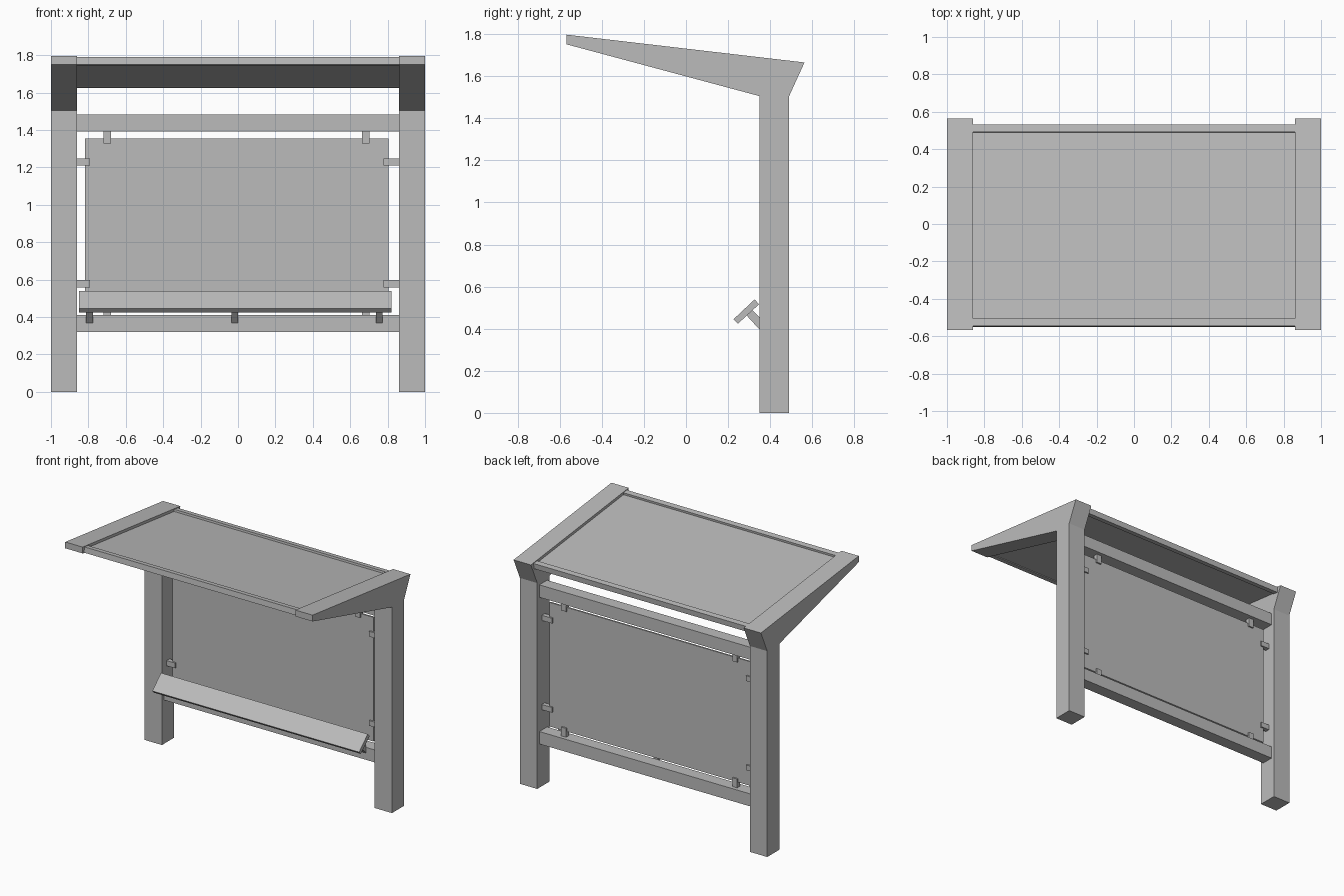
import bpy

cube = bpy.data.objects.get("Cube")
if cube:
    bpy.data.objects.remove(cube, do_unlink=True)

grey = bpy.data.materials.new("light grey")
grey.use_nodes = True
grey.diffuse_color = (0.5, 0.5, 0.5, 1)
grey.node_tree.nodes["Principled BSDF"].inputs["Base Color"].default_value = (0.5, 0.5, 0.5, 1)


def extrude(name, profile, x0, x1):
    """Sweep a (y, z) outline along x from x0 to x1."""
    n = len(profile)
    verts = [(x, y, z) for x in (x0, x1) for y, z in profile]
    faces = [tuple(range(n)), tuple(range(2 * n - 1, n - 1, -1))]
    faces += [(i, i + n, (i + 1) % n + n, (i + 1) % n) for i in range(n)]
    mesh = bpy.data.meshes.new(name)
    mesh.from_pydata(verts, [], faces)
    mesh.materials.append(grey)
    obj = bpy.data.objects.new(name, mesh)
    bpy.context.collection.objects.link(obj)
    # Make all normals point outward
    import bmesh
    bm = bmesh.new()
    bm.from_mesh(mesh)
    bmesh.ops.recalc_face_normals(bm, faces=bm.faces)
    bm.to_mesh(mesh)
    bm.free()
    return obj


def box(name, x0, x1, y0, y1, z0, z1):
    return extrude(name, [(y0, z0), (y1, z0), (y1, z1), (y0, z1)], x0, x1)


# Posts with tapering roof arms
frame = [(0.35, 0), (0.49, 0), (0.49, 1.505), (0.563, 1.665),
         (-0.567, 1.797), (-0.567, 1.751), (0.35, 1.505)]
extrude("right_post", frame, -1, -0.86)
extrude("left_post", frame, 0.86, 1)

# Sloping roof: two edge beams and a slightly recessed panel
SLOPE = -0.117


def roof_strip(name, y0, y1, drop, thick):
    top = [(y, 1.726 + SLOPE * y - drop) for y in (y0, y1)]
    low = [(y + SLOPE * thick, z - thick) for y, z in reversed(top)]
    extrude(name, top + low, -0.86, 0.86)


roof_strip("roof_front_beam", -0.545, -0.505, 0, 0.04)
roof_strip("roof_back_beam", 0.492, 0.532, 0, 0.04)
roof_strip("roof_panel", -0.506, 0.493, 0.015, 0.02)

# Cross rails and the back panel
box("lower_rail", -0.86, 0.86, 0.375, 0.465, 0.319, 0.41)
box("upper_rail", -0.86, 0.86, 0.375, 0.465, 1.391, 1.482)
box("back_panel", -0.819, 0.805, 0.414, 0.426, 0.447, 1.354)

# Clips holding the panel
for z in (0.578, 1.23):
    box("side_clip", -0.86, -0.792, 0.403, 0.437, z - 0.019, z + 0.019)
    box("side_clip", 0.778, 0.86, 0.403, 0.437, z - 0.019, z + 0.019)
for x in (-0.70, 0.683):
    box("upper_clip", x - 0.02, x + 0.02, 0.403, 0.437, 1.327, 1.391)
    box("lower_clip", x - 0.02, x + 0.02, 0.403, 0.437, 0.41, 0.474)

# Tilted leaning bar on three struts
extrude("leaning_bar", [(0.226, 0.445), (0.247, 0.424), (0.347, 0.516), (0.326, 0.539)],
        -0.851, 0.821)
for x in (-0.794, -0.017, 0.755):
    extrude("bar_strut", [(0.288, 0.463), (0.376, 0.367), (0.376, 0.427), (0.316, 0.488)],
            x - 0.018, x + 0.018)
